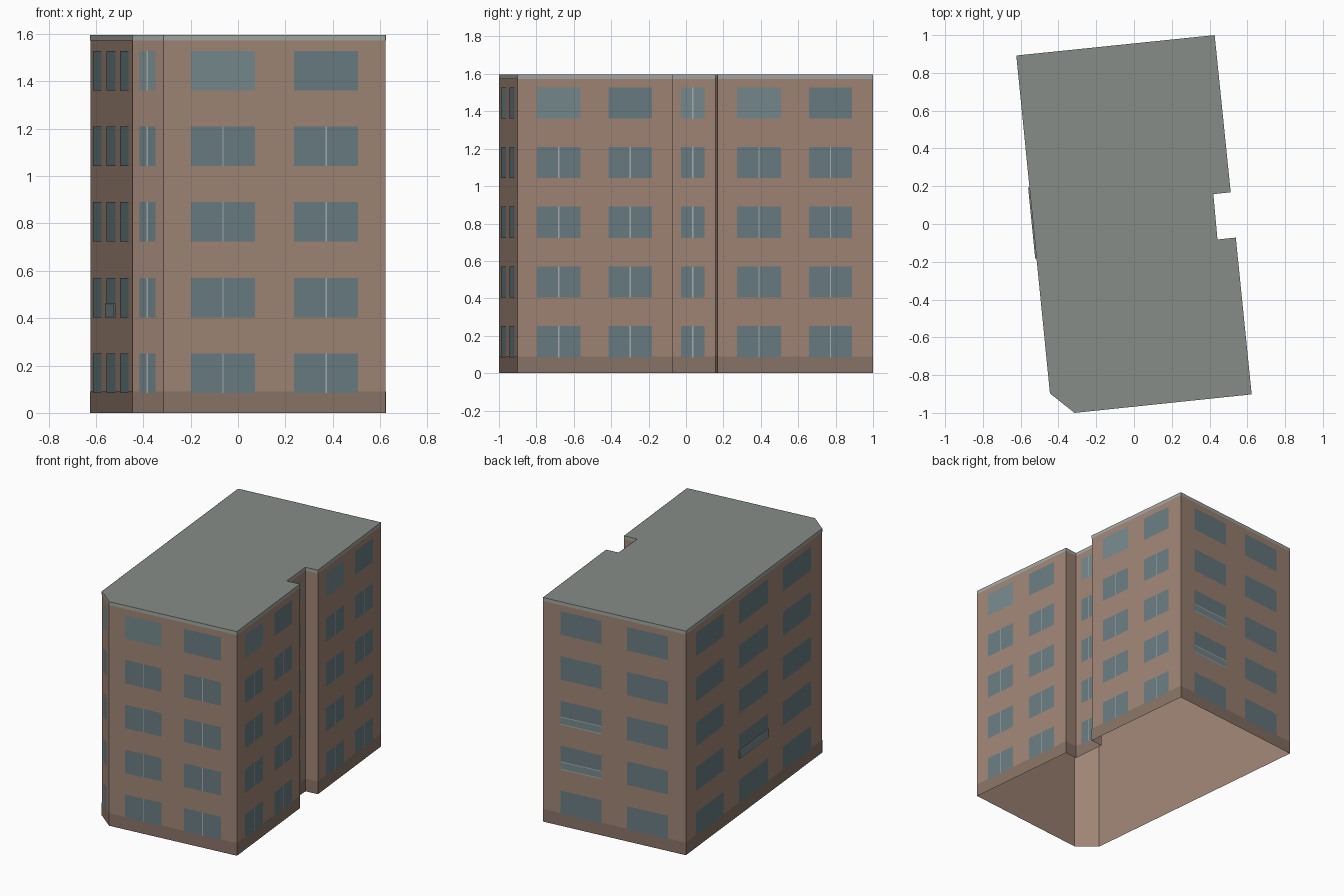
import bpy, bmesh
from mathutils import Vector

if "Cube" in bpy.data.objects:
    bpy.data.objects.remove(bpy.data.objects["Cube"])

# Building footprint, counter-clockwise seen from above
FOOT = [Vector(p) for p in [(-0.315, -1.0), (0.623, -0.902), (0.539, -0.072), (0.442, -0.082),
        (0.42, 0.158), (0.512, 0.168), (0.427, 1.0), (-0.623, 0.892), (-0.445, -0.897)]]
N = len(FOOT)
TOP = 1.596


def material(name, rgb):
    m = bpy.data.materials.new(name)
    m.diffuse_color = (*rgb, 1)
    m.use_nodes = True
    m.node_tree.nodes["Principled BSDF"].inputs["Base Color"].default_value = m.diffuse_color
    return m


BRICK = material("brick", (0.35, 0.235, 0.18))
PLINTH = material("plinth", (0.25, 0.175, 0.135))
ROOF = material("roof_grey", (0.24, 0.265, 0.25))
BAND = material("band_grey", (0.36, 0.38, 0.35))
GLASS = material("glass", (0.14, 0.20, 0.22))
PALE_GLASS = material("pale_glass", (0.18, 0.25, 0.265))
FRAME = material("frame", (0.40, 0.43, 0.42))


def finish(bm, name, mat):
    me = bpy.data.meshes.new(name)
    bm.normal_update()
    bm.to_mesh(me)
    bm.free()
    me.materials.append(mat)
    ob = bpy.data.objects.new(name, me)
    bpy.context.collection.objects.link(ob)


# Panel on wall i, spanning fractions a..b of its length; sides only when it is a box
def panel(bm, i, a, b, z0, z1, depth, box=False):
    p, q = FOOT[i], FOOT[(i + 1) % N]
    d = q - p
    out = Vector((d.y, -d.x)).normalized() * depth
    corners = [(a, z0), (b, z0), (b, z1), (a, z1)]
    front = [bm.verts.new((*(p + d * t + out), z)) for t, z in corners]
    bm.faces.new(front)
    if box:
        back = [bm.verts.new((*(p + d * t), z)) for t, z in corners]
        for k in range(4):
            n = (k + 1) % 4
            bm.faces.new((back[k], back[n], front[n], front[k]))


# Full-height walls, open underneath
bm = bmesh.new()
lo = [bm.verts.new((p.x, p.y, 0)) for p in FOOT]
hi = [bm.verts.new((p.x, p.y, TOP)) for p in FOOT]
for i in range(N):
    j = (i + 1) % N
    bm.faces.new((lo[i], lo[j], hi[j], hi[i]))
finish(bm, "brick_walls", BRICK)

# Flat roof
bm = bmesh.new()
bm.faces.new([bm.verts.new((p.x, p.y, TOP)) for p in FOOT])
finish(bm, "flat_roof", ROOF)

# Painted strips round the foot and the roof edge
for name, z0, z1, mat in [("plinth", 0, 0.09, PLINTH), ("roof_band", 1.572, TOP, BAND)]:
    bm = bmesh.new()
    for i in range(N):
        panel(bm, i, 0, 1, z0, z1, 0.001)
    finish(bm, name, mat)

ROWS = [(0.084 + 0.3194 * r, 0.251 + 0.3194 * r) for r in range(5)]
PAIR = [(0.124, 0.412), (0.588, 0.876)]
SIDE_PAIR = [(0.126, 0.408), (0.588, 0.866)]
SINGLE = [(0.23, 0.75)]
TRIPLE = [(0.073, 0.275), (0.39, 0.60), (0.71, 0.915)]
# wall index -> (window columns, has centre bars)
WALLS = {0: (PAIR, True), 1: (SIDE_PAIR, True), 3: (SINGLE, True), 5: (SIDE_PAIR, True),
         6: (PAIR, False), 7: (TRIPLE, False), 8: (SINGLE, True)}

panes, pale, bars = bmesh.new(), bmesh.new(), bmesh.new()
for i, (cols, barred) in WALLS.items():
    length = (FOOT[(i + 1) % N] - FOOT[i]).length
    for c, (a, b) in enumerate(cols):
        for r, (z0, z1) in enumerate(ROWS):
            light = barred and r == 4 and c == 0
            panel(pale if light else panes, i, a, b, z0, z1, 0.002)
            if barred and (r < 4 or cols is SINGLE):
                m, w = (a + b) / 2, 0.003 / length
                panel(bars, i, m - w, m + w, z0, z1, 0.003)
finish(panes, "windows", GLASS)
finish(pale, "top_floor_pale_windows", PALE_GLASS)
finish(bars, "window_centre_bars", FRAME)

# Glass guards with rails across the lower part of three windows
guards, rails = bmesh.new(), bmesh.new()
for i, (a, b), r, d in [(6, PAIR[0], 1, 0.005), (6, PAIR[0], 2, 0.005), (7, TRIPLE[1], 1, 0.007)]:
    z0 = ROWS[r][0]
    panel(guards, i, a, b, z0, z0 + 0.058, d, box=(i == 7))
    panel(rails, i, a, b, z0 + 0.052, z0 + 0.058, d + 0.001)
    panel(rails, i, a, b, z0, z0 + 0.006, d + 0.001)
finish(guards, "window_guards", PALE_GLASS)
finish(rails, "guard_rails", FRAME)
